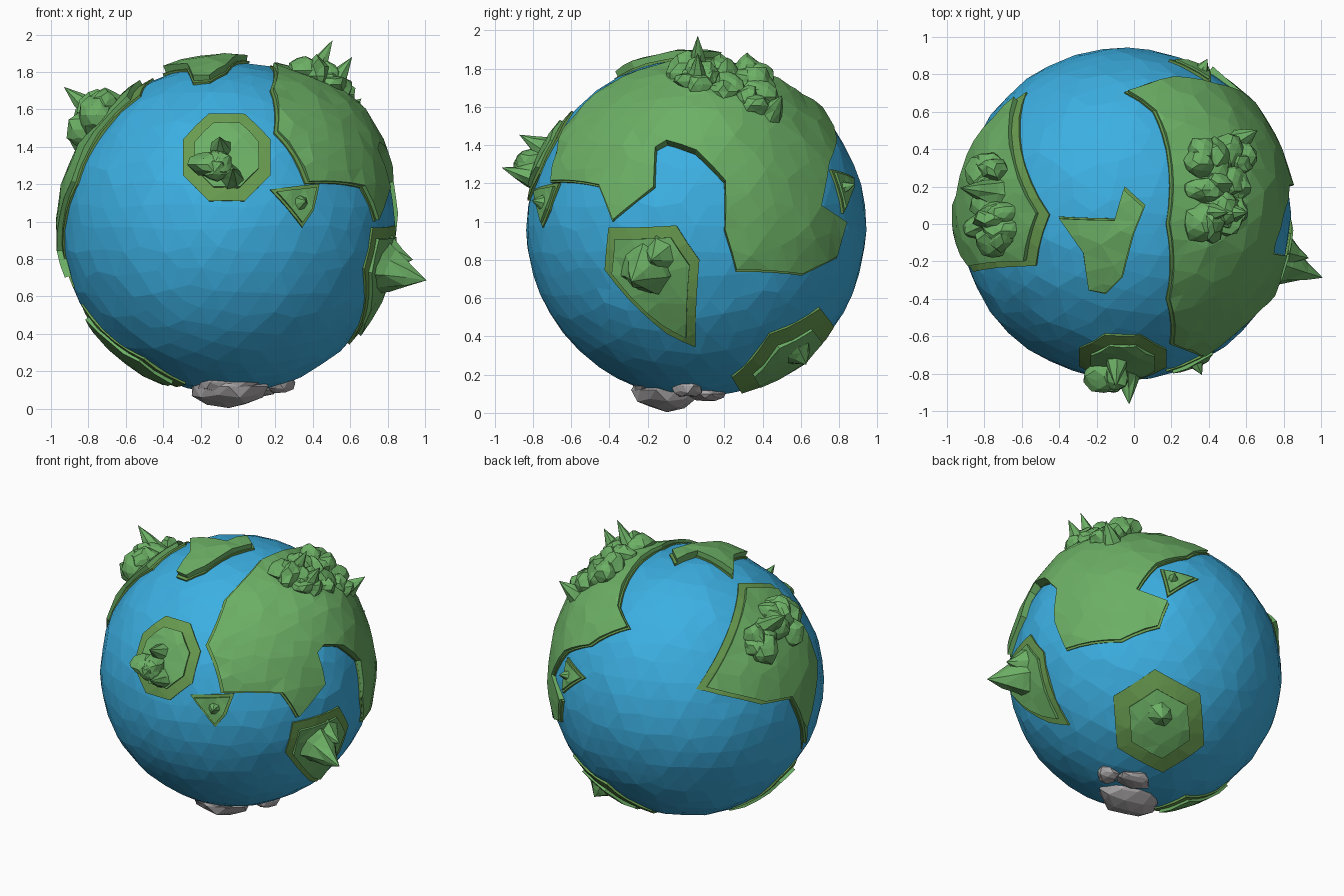
import bpy, bmesh, math, random
from mathutils import Vector, Matrix
from mathutils.geometry import delaunay_2d_cdt

random.seed(4)
if "Cube" in bpy.data.objects:
    bpy.data.objects.remove(bpy.data.objects["Cube"])

CENTRE = Vector((-0.05, 0.055, 0.967))
RADIUS = 0.888
WALL_DEPTH = 0.05
GRID_STEP = 0.13


def material(name, red, green, blue):
    mat = bpy.data.materials.new(name)
    mat.use_nodes = True
    mat.diffuse_color = (red, green, blue, 1)
    shader = mat.node_tree.nodes["Principled BSDF"]
    shader.inputs["Base Color"].default_value = mat.diffuse_color
    return mat


OCEAN_BLUE = material("ocean blue", 0.045, 0.43, 0.76)
LAND_GREEN = material("land green", 0.15, 0.43, 0.13)
SHORE_OLIVE = material("shore olive", 0.14, 0.33, 0.08)
POLAR_GREY = material("polar grey", 0.42, 0.4, 0.41)


def finish(bm, name, mat):
    mesh = bpy.data.meshes.new(name)
    bm.to_mesh(mesh)
    bm.free()
    mesh.materials.append(mat)
    obj = bpy.data.objects.new(name, mesh)
    bpy.context.collection.objects.link(obj)


# Reference planes used to place things on the ball
def plane(azimuth, elevation):
    turn, tilt = math.radians(azimuth), math.radians(elevation)
    out = Vector((math.sin(turn) * math.cos(tilt), -math.cos(turn) * math.cos(tilt), math.sin(tilt)))
    right = Vector((math.cos(turn), math.sin(turn), 0))
    return right, out.cross(right), out


PLANES = {"front": plane(0, 0), "right": plane(90, 0), "back": plane(180, 0), "top": plane(0, 90),
          "low": plane(135, -25), "high": plane(225, 25)}


def direction(view, across, height):
    right, up, out = PLANES[view]
    if view not in ("low", "high"):  # tilted planes start at the ball's centre
        across -= right.dot(CENTRE)
        height -= up.dot(CENTRE)
    depth = math.sqrt(max(0, RADIUS ** 2 - across ** 2 - height ** 2))
    return (right * across + up * height + out * depth).normalized()


# Coastline from points on one or more planes
def outline(**segments):
    return [direction(view, *point) for view, points in segments.items() for point in points]


# Coastline with evenly spaced corners
def round_outline(view, across, height, radius, sides):
    angles = [math.tau * (i + 0.5) / sides for i in range(sides)]
    return [direction(view, across + radius * math.cos(a), height + radius * math.sin(a)) for a in angles]


# Faceted patch that follows the ball inside a coastline, with side walls
def patch(name, coast, mat, lift, scale=1, swell=None, rough=0.002):
    axis = sum(coast, Vector()).normalized()
    side = axis.orthogonal().normalized()
    other = axis.cross(side)
    corners = []
    for d in coast:
        flat = (d - axis * d.dot(axis)).normalized() * axis.angle(d) * scale
        corners.append(Vector((flat.dot(side), flat.dot(other))))
    points = []
    for start, end in zip(corners, corners[1:] + corners[:1]):
        steps = math.ceil((end - start).length / GRID_STEP)
        points += [start.lerp(end, i / steps) for i in range(steps)]
    rim_count = len(points)
    for i in range(-13, 14):
        for j in range(-13, 14):
            spot = Vector((i + j % 2 / 2, j)) * GRID_STEP
            if all((spot - p).length > GRID_STEP / 2 for p in points[:rim_count]):
                points.append(spot + Vector((random.uniform(-1, 1), random.uniform(-1, 1))) * GRID_STEP / 4)
    rim = [(i, (i + 1) % rim_count) for i in range(rim_count)]
    flat_points, _, triangles, *_ = delaunay_2d_cdt(points, rim, [], 1, 0.0001)
    bm = bmesh.new()
    verts = []
    for p in flat_points:
        heading = (side * p.x + other * p.y).normalized()
        d = axis * math.cos(p.length) + heading * math.sin(p.length)
        level = RADIUS + lift + random.uniform(-rough, rough)
        if swell:
            level += 0.06 * math.exp(-(d.angle(swell) / 0.4) ** 2)
        verts.append(bm.verts.new(CENTRE + d * level))
    for triangle in triangles:
        bm.faces.new([verts[i] for i in triangle])
    bmesh.ops.delete(bm, geom=[v for v in bm.verts if not v.link_faces], context='VERTS')
    border = [e for e in bm.edges if e.is_boundary]
    for part in bmesh.ops.extrude_edge_only(bm, edges=border)["geom"]:
        if isinstance(part, bmesh.types.BMVert):
            part.co = CENTRE + (part.co - CENTRE).normalized() * (RADIUS - WALL_DEPTH)
    finish(bm, name, mat)


def land(name, coast, lift=0.025, inner=0.8, swell=None):
    patch(name + "_shore", coast, SHORE_OLIVE, 0.01)
    patch(name, coast, LAND_GREEN, lift, inner, swell, rough=0.006)


def rock(name, place, size, mat, rough=0.15):
    bm = bmesh.new()
    bmesh.ops.create_icosphere(bm, subdivisions=2, radius=1)
    for v in bm.verts:
        v.co *= random.uniform(1 - rough, 1 + rough)
    bmesh.ops.transform(bm, matrix=Matrix.LocRotScale(Vector(place), None, Vector(size)), verts=bm.verts[:])
    finish(bm, name, mat)


# Group of boulders scattered on the surface
def mountain_range(name, view, across, height, spread_across, spread_height, count):
    for i in range(count):
        d = direction(view, across + random.uniform(-spread_across, spread_across),
                      height + random.uniform(-spread_height, spread_height))
        size = [random.uniform(0.06, 0.11) for _ in "xyz"]
        rock(f"{name}_rock_{i}", CENTRE + d * (RADIUS + 0.05), size, LAND_GREEN)


# Rough cone standing straight out of the surface
def peak(name, view, across, height, rise, width):
    d = direction(view, across, height)
    bm = bmesh.new()
    bmesh.ops.create_cone(bm, segments=7, radius1=width, radius2=0, depth=rise + WALL_DEPTH)
    bmesh.ops.remove_doubles(bm, verts=bm.verts[:], dist=0.001)
    tip = max(bm.verts, key=lambda v: v.co.z)
    bmesh.ops.subdivide_edges(bm, edges=tip.link_edges[:], cuts=2)
    for v in bm.verts:
        if v != tip:
            v.co.xy *= random.uniform(0.75, 1.1)
    bmesh.ops.triangulate(bm, faces=bm.faces[:])
    middle = CENTRE + d * (RADIUS + (rise - WALL_DEPTH) / 2)
    turn = d.to_track_quat('Z', 'Y').to_matrix().to_4x4()
    bmesh.ops.transform(bm, matrix=Matrix.Translation(middle) @ turn, verts=bm.verts[:])
    finish(bm, name, LAND_GREEN)


# Ocean ball
ocean = bmesh.new()
bmesh.ops.create_icosphere(ocean, subdivisions=4, radius=1)
for vert in ocean.verts:
    shift = Vector([random.uniform(-0.02, 0.02) for _ in "xyz"])
    vert.co = CENTRE + (vert.co + shift).normalized() * RADIUS * random.uniform(0.994, 1.005)
finish(ocean, "ocean", OCEAN_BLUE)

# Continents
main_coast = outline(
    right=[(-.7, 1.2), (-.45, 1.18), (-.38, 1), (-.17, 1.17), (-.16, 1.37), (-.1, 1.4), (.05, 1.35), (.2, 1.2),
           (.2, .95), (.26, .74), (.6, .72)],
    low=[(.17, .22), (.23, .38), (.03, .47), (.15, .64)],
    top=[(.2, .78), (-.05, .7), (.1, .6), (.17, .4), (.17, 0), (.17, -.4)],
    front=[(.19, 1.47)])
land("main_continent", main_coast, inner=0.98, swell=direction("top", .6, .15))
west_coast = outline(
    top=[(-.57, .7), (-.45, .05), (-.52, -.22), (-.72, -.23)],
    front=[(-.85, 1.2), (-.92, .8)],
    high=[(.66, -.5), (.55, -.17), (.34, -.19), (.07, -.11)])
land("west_continent", west_coast, lift=0.035, inner=0.9)

# Islands
top_coast = outline(top=[(-.4, .04), (-.1, .03), (-.05, .2), (.06, .1), (0, -.05), (-.06, -.28), (-.15, -.37),
                         (-.24, -.35), (-.27, -.15)])
land("top_island", top_coast, lift=0.045, inner=0.93)
land("front_island", round_outline("front", -.06, 1.34, .25, 8), inner=0.72)
land("small_front_island", outline(front=[(.17, 1.17), (.43, 1.2), (.4, 1.06), (.34, .97), (.27, 1.06)]))
land("east_island", outline(right=[(-.4, .97), (-.05, .98), (.07, .8), (.05, .35), (-.1, .42), (-.3, .6), (-.42, .75)]))
land("small_back_island", outline(low=[(.17, .62), (.41, .55), (.22, .43)]))
land("south_back_island", round_outline("low", .13, -.37, .32, 6), inner=0.65)
land("south_west_island", outline(front=[(-.83, .56), (-.5, .27), (-.28, .14)], back=[(.34, .13), (.8, .46)]))

# Mountains and hills
mountain_range("north_range", "top", .44, .21, .12, .2, 18)
peak("north_tall_peak", "top", .38, .06, .26, .1)
peak("north_side_peak", "top", .47, .06, .24, .12)
peak("north_back_peak", "top", .53, .42, .2, .12)
mountain_range("west_range", "top", -.73, .12, .06, .24, 14)
peak("west_peak", "top", -.72, .16, .28, .12)
mountain_range("front_range", "front", -.11, 1.29, .07, .06, 4)
peak("front_peak", "front", -.03, 1.23, .18, .1)
peak("front_upper_peak", "front", -.09, 1.38, .16, .1)
peak("east_volcano", "right", -.21, .75, .26, .18)
peak("east_shoulder", "right", -.15, .82, .14, .14)
peak("south_back_hill", "low", .15, -.34, .09, .17)
peak("small_front_hill", "front", .33, 1.1, .08, .09)
peak("small_back_hill", "low", .25, .54, .08, .08)

# Polar ice rocks
rock("polar_rock", (-.05, -.1, .12), (.21, .18, .11), POLAR_GREY, rough=0.07)
rock("polar_rock_front", (-.05, -.19, .14), (.16, .1, .06), POLAR_GREY)
rock("polar_rock_side", (.22, .01, .14), (.08, .08, .06), POLAR_GREY)
rock("polar_rock_back", (.08, .1, .1), (.12, .1, .04), POLAR_GREY)
